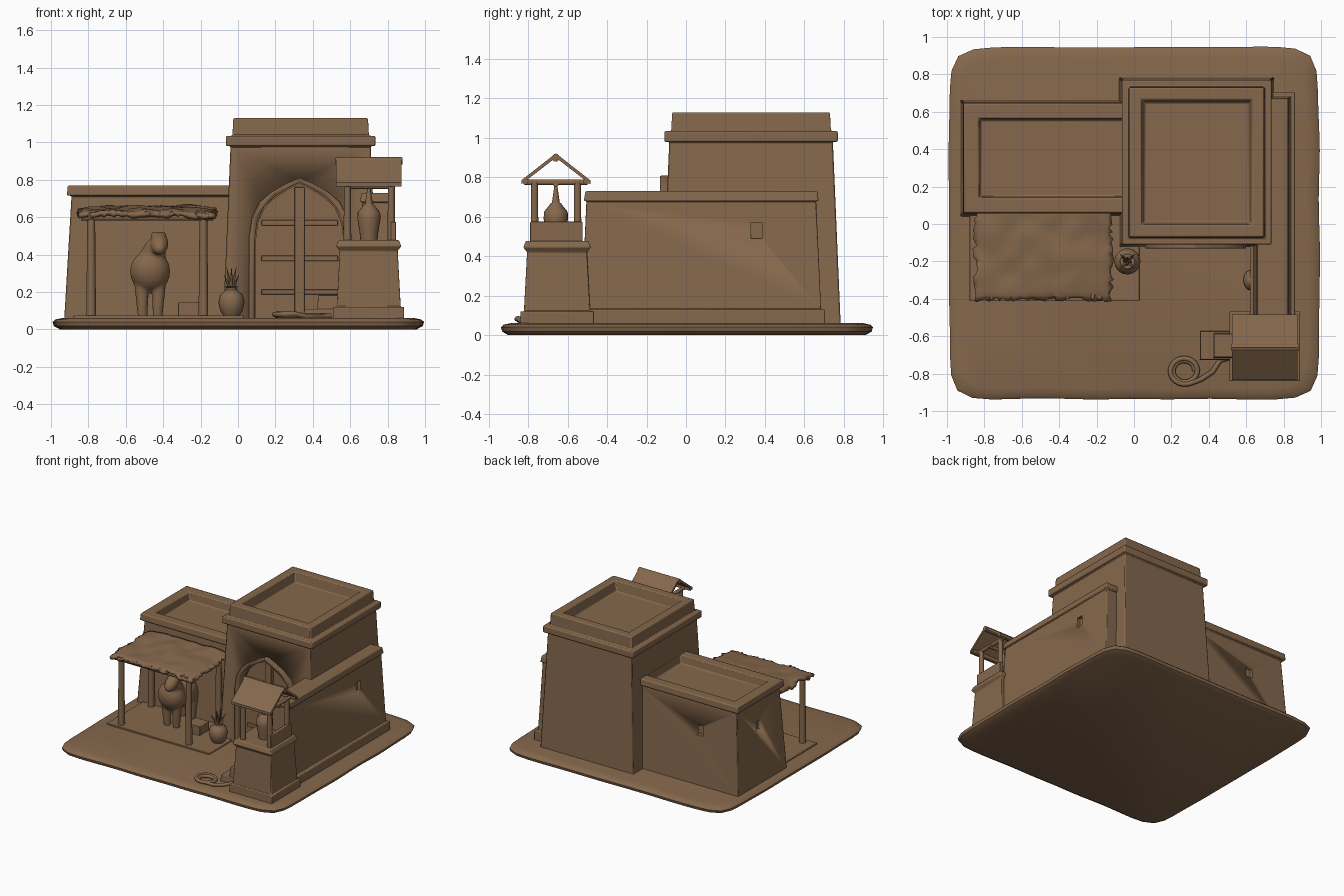
import bpy, bmesh, math, random
from mathutils import Vector, noise

if "Cube" in bpy.data.objects:
    bpy.data.objects.remove(bpy.data.objects["Cube"])
random.seed(4)

mat = bpy.data.materials.new("mud_brown")
mat.diffuse_color = (0.235, 0.137, 0.072, 1)
mat.use_nodes = True
mat.node_tree.nodes["Principled BSDF"].inputs["Base Color"].default_value = mat.diffuse_color

def finish(name, bm, bevel=0):
    bmesh.ops.recalc_face_normals(bm, faces=bm.faces)
    me = bpy.data.meshes.new(name)
    bm.to_mesh(me); bm.free()
    ob = bpy.data.objects.new(name, me)
    bpy.context.collection.objects.link(ob)
    me.materials.append(mat)
    if bevel:
        m = ob.modifiers.new("soft", 'BEVEL')
        m.width, m.segments, m.limit_method = bevel, 2, 'ANGLE'
    return ob

def loft(name, rings, bevel=0):
    bm = bmesh.new()
    rs = [[bm.verts.new(p) for p in r] for r in rings]
    for a, b in zip(rs, rs[1:]):
        n = len(a)
        for i in range(n):
            bm.faces.new((a[i], a[(i + 1) % n], b[(i + 1) % n], b[i]))
    bm.faces.new(rs[0]); bm.faces.new(rs[-1])
    return finish(name, bm, bevel)

# Stacked rectangles: profile is (height, inset)
def block(name, x0, x1, y0, y1, profile, bevel=0.008):
    return loft(name, [[(x0 + i, y0 + i, z), (x1 - i, y0 + i, z), (x1 - i, y1 - i, z), (x0 + i, y1 - i, z)]
                       for z, i in profile], bevel)

def box(name, x0, x1, y0, y1, z0, z1, bevel=0.004):
    return block(name, x0, x1, y0, y1, [(z0, 0), (z1, 0)], bevel)

def lathe(name, x, y, profile, n=20):
    return loft(name, [[(x + r * math.cos(6.28319 * k / n), y + r * math.sin(6.28319 * k / n), z)
                        for k in range(n)] for r, z in profile])

def rod(name, p, q, r0, r1=None, n=10):
    r1 = r0 if r1 is None else r1
    p, q = Vector(p), Vector(q)
    rot = (q - p).to_track_quat('Z', 'Y')
    ring = lambda c, r: [c + rot @ Vector((r * math.cos(6.28319 * k / n), r * math.sin(6.28319 * k / n), 0))
                         for k in range(n)]
    return loft(name, [ring(p, r0), ring(q, r1)])

def ball(name, loc, scale, tilt=0):
    bm = bmesh.new()
    bmesh.ops.create_uvsphere(bm, u_segments=20, v_segments=12, radius=1)
    ob = finish(name, bm)
    ob.location, ob.scale, ob.rotation_euler = loc, scale, (tilt, 0, 0)
    return ob

def prism(name, outline, y0, y1, bevel=0):
    return loft(name, [[(x, y, z) for x, z in outline] for y in (y0, y1)], bevel)

def cut(target, cutter):
    cutter.hide_render = True
    cutter.display_type = 'WIRE'
    m = target.modifiers.new("cut", 'BOOLEAN')
    m.operation, m.object, m.solver = 'DIFFERENCE', cutter, 'EXACT'

# Ground slab with wavy rounded outline
def ground_ring(z, s):
    pts = []
    for k in range(96):
        a = 2 * math.pi * k / 96
        c, d = math.cos(a), math.sin(a)
        r = (abs(c) ** 14 + abs(d) ** 14) ** (-1 / 14)
        w = s + 0.012 * noise.noise(Vector((3 * c, 3 * d, 0)))
        pts.append((0.99 * r * c * w, 0.005 + 0.94 * r * d * w, z))
    return pts
loft("ground_slab", [ground_ring(0, .96), ground_ring(.018, .993), ground_ring(.04, 1), ground_ring(.053, .985), ground_ring(.062, .94)])
box("shed_floor", -.88, .03, -.41, .1, .04, .074)

# Main buildings
tower = block("tower", -.08, .75, -.125, .785,
              [(.04, 0), (.98, .04), (.98, .015), (1.035, .015), (1.035, .05), (1.13, .055), (1.13, .12), (1.05, .135)])
low = block("low_house", -.93, .05, .04, .665,
            [(.04, 0), (.715, .04), (.715, .015), (.77, .02), (.77, .1), (.705, .11)])
wall = block("side_wall", .62, .86, -.55, .705,
             [(.04, 0), (.13, 0), (.13, .02), (.68, .045), (.68, .032), (.73, .04)], .006)

# Small recessed windows
cut(wall, box("side_window_cutter", .795, 1, .33, .385, .49, .57, 0))
cut(low, box("left_window_cutter", -1.1, -.87, .33, .39, .47, .55, 0))
cut(low, box("back_window_cutter", -.6, -.54, .61, .8, .45, .53, 0))

# Pointed arch doorway
HALF = [(.27, .04), (.27, .5), (.255, .6), (.215, .68), (.15, .735), (.07, .78)]
def arch(s, drop):
    right = [(.33 + x * s, z - drop * (z > .1)) for x, z in HALF]
    left = [(.33 - x * s, z - drop * (z > .1)) for x, z in reversed(HALF)]
    return right + [(.33, .81 - drop)] + left
cut(tower, prism("door_cutter", arch(.9, .02), -.3, -.03))
frame = prism("arch_frame", arch(1, 0), -.132, -.06, .006)
cut(frame, prism("frame_cutter", arch(.89, .025), -.3, .1))
prism("door_leaves", arch(.88, .03), -.055, -.02)
box("door_centre_post", .302, .355, -.085, -.03, .05, .76)
for i, z in enumerate((.2, .38, .57)):
    box(f"door_rail_{i}", .125, .535, -.066, -.03, z - .014, z + .014)

# Shed awning with ragged, sagging cloth
bm = bmesh.new()
bmesh.ops.create_grid(bm, x_segments=36, y_segments=22, size=1)
for v in bm.verts:
    x, y = v.co.x, v.co.y
    edge = abs(x) > .99 or y < -.99
    v.co = Vector((-.485 + x * .36, -.165 + y * .235, .637 + .012 * y))
    v.co.z += .013 * noise.noise(v.co * 9) - .012 * max(abs(x), -y) ** 6
    if edge:
        v.co += Vector((random.uniform(-.014, .014), random.uniform(-.014, .014), random.uniform(-.012, .004)))
awning = finish("shed_awning", bm)
m = awning.modifiers.new("thick", 'SOLIDIFY')
m.thickness, m.offset = .025, 0
for x in (-.785, -.185):
    for y in (-.36, .02):
        rod(f"shed_post", (x, y, .05), (x, y, .61), .026, .021)
    rod("shed_side_beam", (x, -.4, .61), (x, .08, .62), .018)
rod("shed_front_beam", (-.84, -.365, .6), (-.13, -.365, .6), .02)
for i in range(5):
    x = -.76 + i * .135
    rod("shed_rafter", (x, -.4, .62), (x, .08, .635), .011)
box("feed_trough", -.32, -.2, -.2, -.08, .06, .145)

# Horse, fused from simple volumes
parts = [ball("horse", (-.47, -.06, .29), (.1, .18, .1)),
         ball("chest", (-.47, -.17, .31), (.108, .09, .115), .3),
         rod("neck", (-.47, -.15, .34), (-.435, -.21, .46), .09, .05),
         ball("head", (-.42, -.235, .46), (.048, .085, .048), .6)]
for s in (-1, 1):
    parts.append(ball("ear", (-.425 + s * .03, -.2, .505), (.012, .012, .022)))
    for y in (-.17, .03):
        parts.append(rod("leg", (-.47 + s * .047, y, .28), (-.47 + s * .04, y, .06), .043, .026))
bpy.ops.object.select_all(action='DESELECT')
for p in parts:
    p.select_set(True)
bpy.context.view_layer.objects.active = parts[0]
bpy.ops.object.join()
bpy.ops.object.transform_apply(location=True, rotation=True, scale=True)
m = parts[0].modifiers.new("fuse", 'REMESH')
m.mode, m.voxel_size, m.use_smooth_shade = 'VOXEL', .009, True
m = parts[0].modifiers.new("relax", 'SMOOTH')
m.iterations = 5

# Plant pot with spiky leaves
lathe("plant_pot", -.035, -.2, [(.035, .06), (.06, .1), (.07, .145), (.06, .185), (.03, .21), (.028, .222), (.04, .23)])
for k in range(8):
    a = k * .785
    r = .055 if k % 2 else .025
    rod("pot_leaf", (-.035, -.2, .2), (-.035 + r * math.cos(a), -.2 + r * math.sin(a), .29 if k % 2 else .33), .014, .001, 5)
ball("wall_stone", (.625, -.3, .08), (.04, .055, .05))

# Well: pedestal, posts, gable roof
block("well_pedestal", .51, .888, -.84, -.468,
      [(.04, 0), (.12, 0), (.12, .018), (.42, .034), (.445, .015), (.478, .028)], .005)
box("well_low_wall", .815, .845, -.79, -.525, .46, .575)
for x in (.585, .82):
    for y in (-.768, -.55):
        rod("well_post", (x, y, .46), (x, y, .78), .021, .018)
    rod("well_cross_beam", (x, -.82, .775), (x, -.5, .775), .015)
for y in (-.815, -.505):
    rod("well_eave_beam", (.53, y, .78), (.87, y, .78), .016)
    s = 1 if y > -.66 else -1
    e = -.66 + s * .175
    loft("well_roof_side", [[(x, -.66, .9), (x, e, .765), (x, e, .785), (x, -.66, .922)] for x in (.525, .875)])
rod("well_ridge", (.52, -.66, .9), (.88, -.66, .9), .02)
rod("well_axle", (.57, -.66, .765), (.84, -.66, .765), .014)
rod("well_rope", (.7, -.66, .65), (.7, -.66, .77), .024, .006)
lathe("well_jar", .7, -.66, [(.045, .47), (.05, .52), (.062, .59), (.06, .625), (.04, .65), (.025, .67)])

# Step block beside the well
block("well_step_low", .35, .54, -.73, -.57, [(.04, 0), (.11, .005)], .005)
block("well_step_high", .42, .56, -.72, -.58, [(.04, 0), (.185, .008)], .005)

# Coiled rope on the ground
cu = bpy.data.curves.new("rope_coil", 'CURVE')
cu.dimensions, cu.bevel_depth, cu.bevel_resolution = '3D', .014, 2
pts = [(.27 + (.055 + .0012 * k * .5) * math.cos(k * .28), -.785 + (.052 + .0005 * k) * math.sin(k * .28), .07 + .0003 * k)
       for k in range(42)] + [(.36, -.83, .07), (.42, -.79, .07), (.46, -.73, .07), (.52, -.71, .075)]
sp = cu.splines.new('POLY')
sp.points.add(len(pts) - 1)
for p, c in zip(sp.points, pts):
    p.co = (*c, 1)
cu.materials.append(mat)
bpy.context.collection.objects.link(bpy.data.objects.new("rope_coil", cu))

# Smooth shading with sharp corners
bpy.ops.object.select_all(action='DESELECT')
for ob in bpy.context.scene.objects:
    if ob.type == 'MESH':
        ob.select_set(True)
        bpy.context.view_layer.objects.active = ob
bpy.ops.object.shade_smooth_by_angle(angle=math.radians(40))
